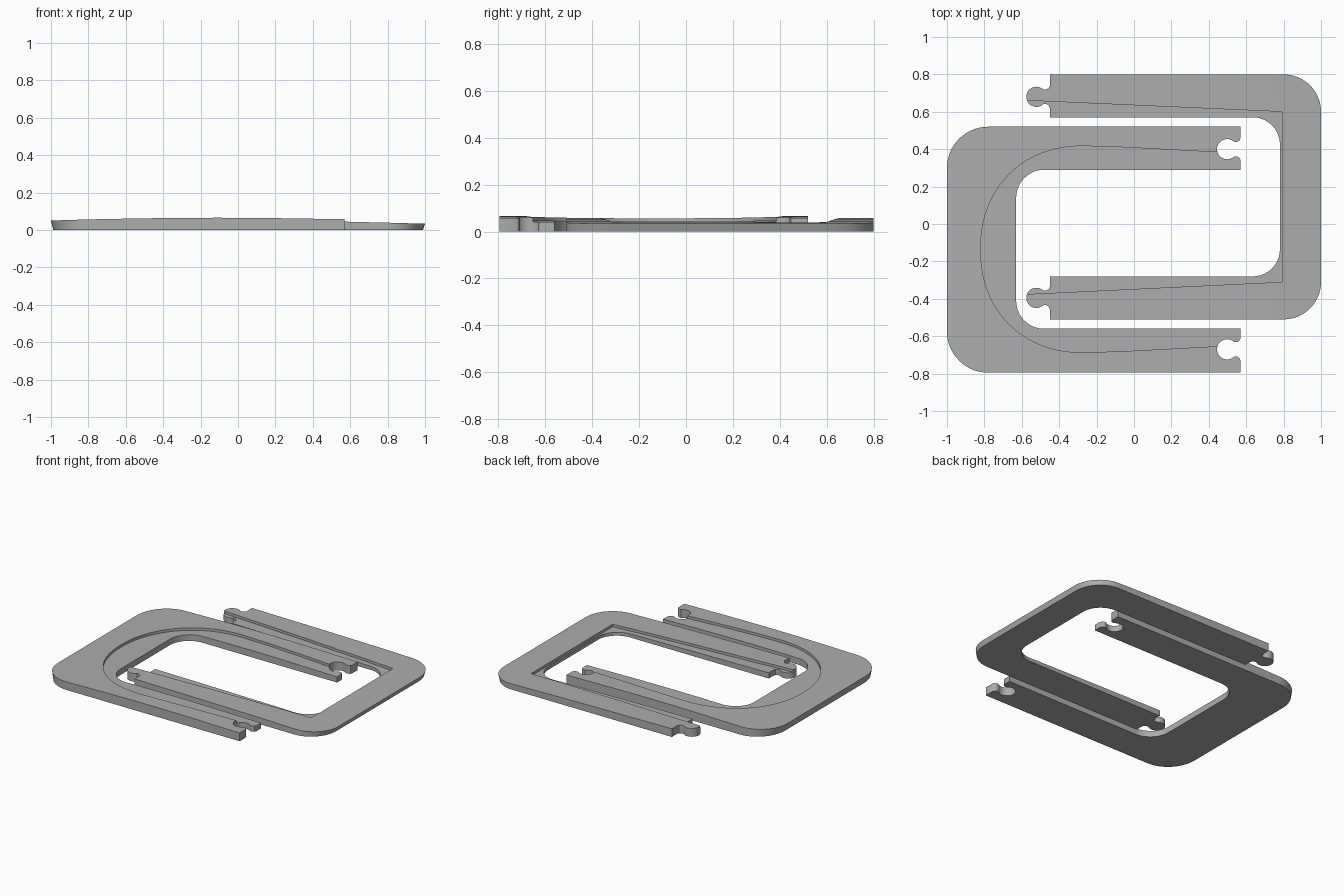
import bpy, bmesh
from math import cos, sin, radians

if "Cube" in bpy.data.objects:
    bpy.data.objects.remove(bpy.data.objects["Cube"])

GREY = (0.42, 0.42, 0.42, 1)
mat = bpy.data.materials.new("plain grey")
mat.use_nodes = True
mat.diffuse_color = GREY
mat.node_tree.nodes["Principled BSDF"].inputs["Base Color"].default_value = GREY

LEDGE_DEPTH = 0.018


def arc(cx, cy, r, start, end, n=14):
    angles = [radians(start + (end - start) * i / n) for i in range(n + 1)]
    return [(cx + r * cos(a), cy + r * sin(a)) for a in angles]


def joint(x, y):
    """Round puzzle joint with a flared neck, from low y to high y."""
    flare = [(0, -0.06), (-0.006, -0.047), (-0.019, -0.039)]
    shape = flare + arc(-0.072, 0, 0.054, -47, -313, 24)
    shape += [(px, -py) for px, py in reversed(flare)]
    return [(x + px, y + py) for px, py in shape]


def prism(name, points, axis, low, high):
    """Extrude a closed outline along z, or an x-z profile along y."""
    def place(p, d):
        return (p[0], p[1], d) if axis == "z" else (p[0], d, p[1])
    bm = bmesh.new()
    face = bm.faces.new([bm.verts.new(place(p, low)) for p in points])
    moved = bmesh.ops.extrude_face_region(bm, geom=[face])["geom"]
    for v in moved:
        if isinstance(v, bmesh.types.BMVert):
            v.co["xyz".index(axis)] = high
    bmesh.ops.recalc_face_normals(bm, faces=bm.faces[:])
    mesh = bpy.data.meshes.new(name)
    bm.to_mesh(mesh)
    bm.free()
    obj = bpy.data.objects.new(name, mesh)
    bpy.context.collection.objects.link(obj)
    return obj


def combine(obj, cutter, operation):
    """Apply a boolean and remove the cutter."""
    mod = obj.modifiers.new("cut", "BOOLEAN")
    mod.operation, mod.solver, mod.object = operation, "EXACT", cutter
    graph = bpy.context.evaluated_depsgraph_get()
    mesh = bpy.data.meshes.new_from_object(obj.evaluated_get(graph))
    obj.modifiers.clear()
    obj.data = mesh
    bpy.data.objects.remove(cutter)


def above(crown, drop):
    """Block filling everything over the crowned top surface."""
    line = [(x, z - drop) for x, z in crown]
    return prism("crown_cutter", line + [(1.2, 0.5), (-1.2, 0.5)], "y", -1.5, 1.5)


def frame_half(name, outline, recess, crown):
    body = prism(name, outline, "z", 0, 0.2)
    combine(body, above(crown, 0), "DIFFERENCE")
    # Sunken ledge along the inner edge
    ledge = prism("ledge_cutter", recess, "z", -0.1, 0.3)
    combine(ledge, above(crown, LEDGE_DEPTH), "INTERSECT")
    combine(body, ledge, "DIFFERENCE")
    # Slight draft on the closed end
    for v in body.data.vertices:
        if v.co.z < 0.001 and abs(v.co.x) > 0.8:
            v.co.x *= 1 - 0.06 * (abs(v.co.x) - 0.8)
    body.data.materials.clear()
    body.data.materials.append(mat)
    bpy.ops.object.select_all(action="DESELECT")
    body.select_set(True)
    bpy.context.view_layer.objects.active = body
    bpy.ops.object.shade_smooth_by_angle(angle=radians(25))


# Left-hand half: arms end in sockets
socket_outline = (
    [(0.57, 0.52)]
    + arc(-0.78, 0.30, 0.22, 90, 180) + arc(-0.78, -0.575, 0.22, 180, 270)
    + [(0.57, -0.795)] + joint(0.57, -0.67) + [(0.57, -0.56)]
    + arc(-0.48, -0.41, 0.15, 270, 180) + arc(-0.48, 0.14, 0.15, 180, 90)
    + [(0.57, 0.29)] + joint(0.57, 0.40)
)
# Rounded recess: a fuller-than-elliptic bow with tapering straight sides
bow = []
for i in range(41):
    a = radians(90 + 180 * i / 40)
    c, s = abs(cos(a)) ** 0.93, abs(sin(a)) ** 0.93
    bow.append((-0.27 - 0.55 * c, -0.135 + (0.552 if i <= 20 else -0.552) * s))
bow_recess = [(0.7, 0.37), (-0.05, 0.41)] + bow + [(-0.05, -0.68), (0.7, -0.64)]
bow_crown = [(-1.2, 0.046), (-1, 0.051), (-0.8, 0.057), (-0.55, 0.062),
             (-0.3, 0.0655), (-0.1, 0.066), (0.15, 0.0645), (0.57, 0.058), (1.2, 0.05)]
frame_half("socket_frame_half", socket_outline, bow_recess, bow_crown)

# Right-hand half: arms end in tabs
tab_outline = (
    [(-0.45, -0.51)]
    + arc(0.8, -0.31, 0.2, 270, 360) + arc(0.8, 0.6, 0.2, 0, 90)
    + [(-0.45, 0.8)] + joint(-0.45, 0.68)[::-1] + [(-0.45, 0.57)]
    + arc(0.635, 0.425, 0.145, 90, 0) + arc(0.635, -0.135, 0.145, 0, -90)
    + [(-0.45, -0.28)] + joint(-0.45, -0.395)[::-1]
)
square_recess = [(-0.7, 0.666), (-0.7, -0.381), (0.79, -0.31), (0.79, 0.6)]
square_crown = [(-1.2, 0.062), (-0.45, 0.058), (0.1, 0.052), (0.57, 0.045),
                (0.8, 0.0395), (1, 0.034), (1.2, 0.028)]
frame_half("tab_frame_half", tab_outline, square_recess, square_crown)
